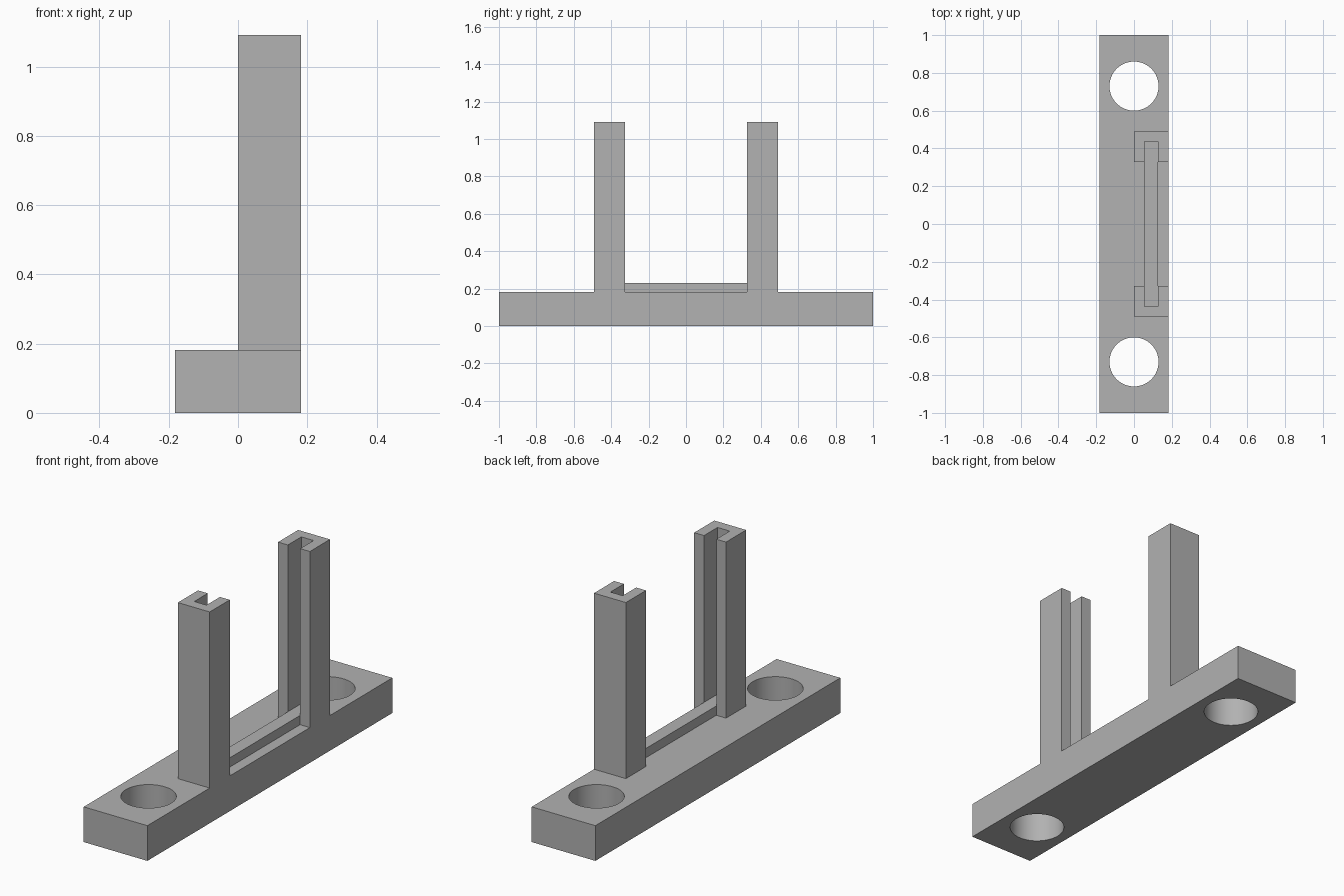
import bpy
import bmesh
from mathutils import Vector

if "Cube" in bpy.data.objects:
    bpy.data.objects.remove(bpy.data.objects["Cube"])

HALF_W, BASE_H, TOP = 0.182, 0.182, 1.092   # base half width, base height, post top
POST_IN, SLOT_END, POST_OUT = 0.327, 0.437, 0.491
SLOT_A, SLOT_B = 0.056, 0.126               # slot sides across x
HOLE_Y, HOLE_R = 0.73, 0.13

grey = bpy.data.materials.new("grey plastic")
grey.use_nodes = True
COLOUR = (0.445, 0.445, 0.445, 1)
grey.diffuse_color = COLOUR
grey.node_tree.nodes["Principled BSDF"].inputs["Base Color"].default_value = COLOUR


def prism(name, outline, z0, z1):
    """Extrude a flat outline of (x, y) points from z0 up to z1."""
    bm = bmesh.new()
    face = bm.faces.new([bm.verts.new((x, y, z0)) for x, y in outline])
    ext = bmesh.ops.extrude_face_region(bm, geom=[face], use_keep_orig=True)
    verts = [g for g in ext["geom"] if isinstance(g, bmesh.types.BMVert)]
    bmesh.ops.translate(bm, verts=verts, vec=Vector((0, 0, z1 - z0)))
    bmesh.ops.recalc_face_normals(bm, faces=bm.faces)
    mesh = bpy.data.meshes.new(name)
    bm.to_mesh(mesh)
    bm.free()
    mesh.materials.append(grey)
    obj = bpy.data.objects.new(name, mesh)
    bpy.context.collection.objects.link(obj)
    return obj


def rect(x0, x1, y0, y1):
    return [(x0, y0), (x1, y0), (x1, y1), (x0, y1)]


# Base bar with two screw holes
base = prism("base", rect(-HALF_W, HALF_W, -1, 1), 0, BASE_H)
for side, label in ((-1, "front"), (1, "back")):
    bpy.ops.mesh.primitive_cylinder_add(vertices=64, radius=HOLE_R, depth=1,
                                        location=(0, side * HOLE_Y, 0))
    cutter = bpy.context.object
    cutter.name = label + "_hole_cutter"
    cutter.data.materials.append(grey)
    cutter.hide_render = True
    cutter.hide_set(True)
    cut = base.modifiers.new(label + "_hole", "BOOLEAN")
    cut.operation = "DIFFERENCE"
    cut.solver = "EXACT"
    cut.object = cutter

# Bake the holes, drop the cutters and smooth the hole walls
bpy.context.view_layer.update()
cut_mesh = bpy.data.meshes.new_from_object(
    base.evaluated_get(bpy.context.evaluated_depsgraph_get()))
base.modifiers.clear()
base.data = cut_mesh
for label in ("front", "back"):
    bpy.data.objects.remove(bpy.data.objects[label + "_hole_cutter"])
bpy.ops.object.select_all(action="DESELECT")
base.select_set(True)
bpy.context.view_layer.objects.active = base
bpy.ops.object.shade_smooth_by_angle()

# Slotted posts, each a U profile that opens towards the middle
for side, label in ((-1, "front"), (1, "back")):
    profile = [(0, POST_IN), (SLOT_A, POST_IN), (SLOT_A, SLOT_END),
               (SLOT_B, SLOT_END), (SLOT_B, POST_IN), (HALF_W, POST_IN),
               (HALF_W, POST_OUT), (0, POST_OUT)]
    prism(label + "_post", [(x, side * y) for x, y in profile], BASE_H, TOP)

# Low rail that runs along the slot floor
prism("rail", rect(SLOT_A, SLOT_B, -SLOT_END, SLOT_END), BASE_H, 0.23)
